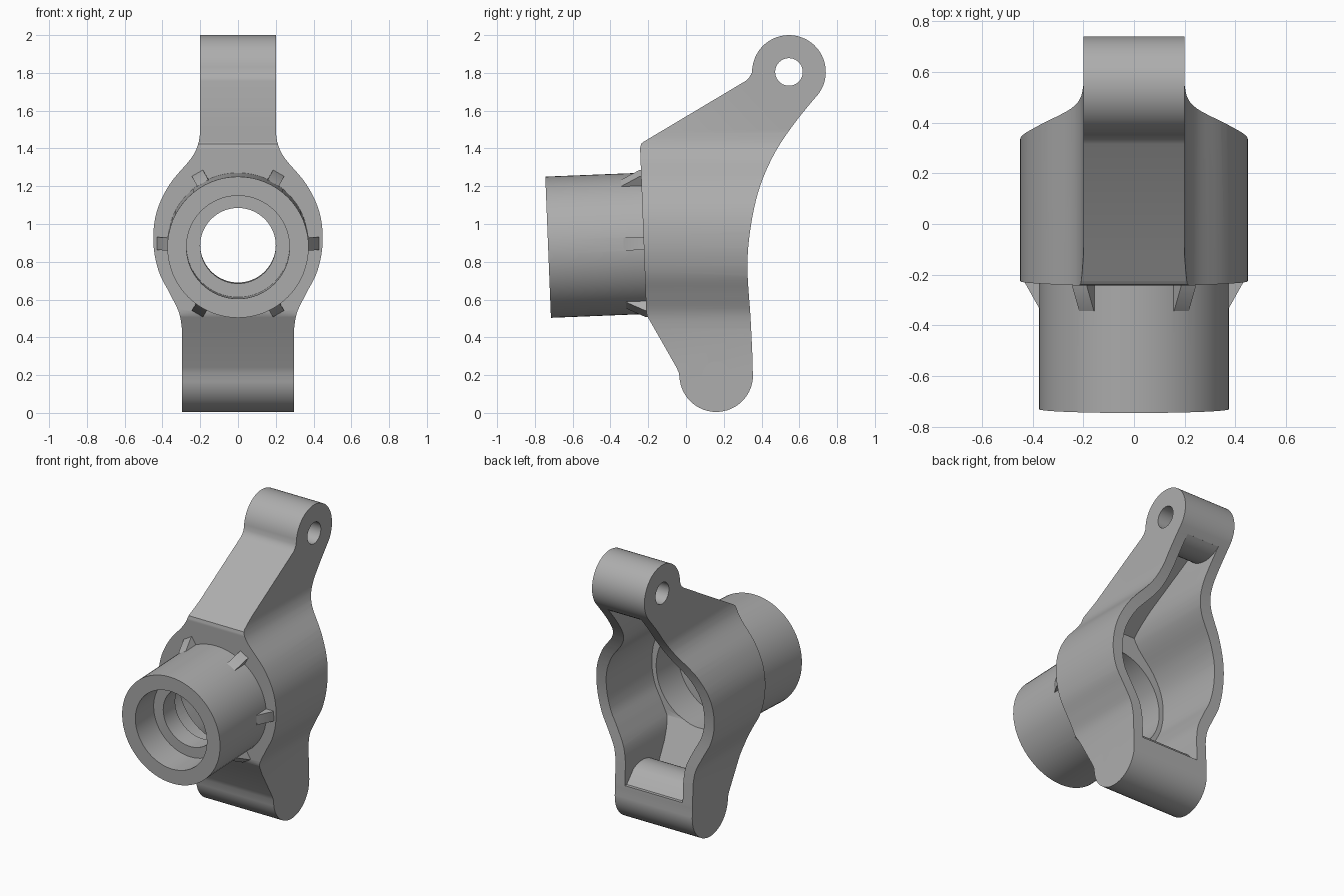
import bpy, bmesh, math
from mathutils import Matrix, Vector

if "Cube" in bpy.data.objects:
    bpy.data.objects.remove(bpy.data.objects["Cube"])

grey = bpy.data.materials.new("cast_grey")
grey.diffuse_color = (0.42, 0.42, 0.42, 1)
grey.use_nodes = True
grey.node_tree.nodes["Principled BSDF"].inputs["Base Color"].default_value = grey.diffuse_color

TOP, BOT, LUG = (0.545, 1.805), (0.16, 0.2), 0.195
AXIS = Vector((0, 1, 0.04)).normalized()      # slightly tilted hub axis
HUB = Vector((0, -0.73, 0.877))


def finish(name, bm):
    bmesh.ops.recalc_face_normals(bm, faces=bm.faces)
    mesh = bpy.data.meshes.new(name)
    bm.to_mesh(mesh)
    bm.free()
    mesh.materials.append(grey)
    ob = bpy.data.objects.new(name, mesh)
    bpy.context.collection.objects.link(ob)
    return ob


def prism(name, points, offset):
    """Extrude a closed loop of 3D points along offset, as a closed solid."""
    bm = bmesh.new()
    a = [bm.verts.new(p) for p in points]
    b = [bm.verts.new(Vector(p) + Vector(offset)) for p in points]
    bm.faces.new(a)
    bm.faces.new(b[::-1])
    for i in range(len(a)):
        bm.faces.new((a[i - 1], b[i - 1], b[i], a[i]))
    return finish(name, bm)


def side_prism(name, yz, half):
    return prism(name, [(-half, y, z) for y, z in yz], (2 * half, 0, 0))


def cylinder(name, centre, direction, r, length, n=64):
    bm = bmesh.new()
    bmesh.ops.create_cone(bm, cap_ends=True, segments=n, radius1=r, radius2=r, depth=length)
    rot = Vector((0, 0, 1)).rotation_difference(Vector(direction)).to_matrix().to_4x4()
    bm.transform(Matrix.Translation(centre) @ rot)
    return finish(name, bm)


def hub_cyl(name, r, start, end):
    return cylinder(name, HUB + AXIS * (start + end) / 2, AXIS, r, end - start)


def volume(mesh):
    bm = bmesh.new()
    bm.from_mesh(mesh)
    v = abs(bm.calc_volume())
    bm.free()
    return v


def boolean(ob, other, op):
    """Apply a boolean, trying another solver if one leaves the solid unchanged."""
    before = volume(ob.data)
    for solver in ('EXACT', 'MANIFOLD', 'FLOAT'):
        m = ob.modifiers.new(op, 'BOOLEAN')
        m.operation, m.solver, m.object = op, solver, other
        bpy.context.view_layer.update()
        result = bpy.data.meshes.new_from_object(
            ob.evaluated_get(bpy.context.evaluated_depsgraph_get()))
        ob.modifiers.remove(m)
        after = volume(result)
        if abs(after - before) > 1e-5 and after > 0.3 * before:
            ob.data = result
            break
    bpy.data.objects.remove(other)


def arc(c, r, a0, a1, n):
    return [(c[0] + r * math.cos(math.radians(a0 + (a1 - a0) * i / n)),
             c[1] + r * math.sin(math.radians(a0 + (a1 - a0) * i / n))) for i in range(n + 1)]


def smooth(pts, steps=5):
    """Catmull-Rom curve through the points."""
    p = [Vector(q) for q in [pts[0]] + pts + [pts[-1]]]
    out = []
    for a, b, c, d in zip(p, p[1:], p[2:], p[3:]):
        for i in range(steps):
            t = i / steps
            out.append(tuple(0.5 * (2 * b + (c - a) * t + (2 * a - 5 * b + 4 * c - d) * t * t
                                    + (3 * b - a - 3 * c + d) * t ** 3)))
    return out + [tuple(pts[-1])]


# Side outline: rounded lugs joined by a curved back and angled front
back = smooth([(0.353, 0.27), (0.342, 0.5), (0.325, 0.78), (0.345, 1.0), (0.392, 1.2),
               (0.472, 1.38), (0.572, 1.53), (0.66, 1.64)])
side = (arc(BOT, LUG, 190, 370, 24) + back + arc(TOP, LUG, -36, 172, 30)
        + [(0.348, 1.80), (0.335, 1.775), (0.315, 1.757), (-0.225, 1.435), (-0.238, 1.424),
           (-0.243, 1.40), (-0.21, 0.53), (-0.204, 0.51), (-0.05, 0.24), (-0.037, 0.21)])
body = side_prism("bracket_body", side, 0.6)

# Front outline: narrow arm, round belly, wider foot
belly = smooth([(0.296, 0.44), (0.312, 0.53), (0.36, 0.63), (0.42, 0.75), (0.448, 0.9),
                (0.432, 1.06), (0.362, 1.21), (0.25, 1.345), (0.212, 1.42), (0.2, 1.49)])


def front_prism(name, wall, y0, y1):
    """Prism of the front outline, moved inwards by the wall thickness."""
    line = [Vector(p) for p in [(0.296, -0.1)] + belly + [(0.2, 2.1)]]
    half = []
    for i, p in enumerate(line):
        d = (line[min(i + 1, len(line) - 1)] - line[max(i - 1, 0)]).normalized()
        half.append((p.x - wall * d.y, p.y + wall * d.x))
    loop = half + [(-x, z) for x, z in reversed(half)]
    return prism(name, [(x, y0, z) for x, z in loop], (0, y1 - y0, 0))


boolean(body, front_prism("front_outline", 0, -1, 1), 'INTERSECT')

# Hub tube and gussets around its base
boolean(body, hub_cyl("hub_tube", 0.374, 0, 0.58), 'UNION')
spin = Vector((0, 1, 0)).rotation_difference(AXIS).to_matrix().to_4x4()
for k in range(6):
    rib = [(0.35, 0.40), (0.374, 0.40), (0.43, 0.50), (0.43, 0.53), (0.35, 0.53)]
    gusset = prism("gusset", [(r, y, -0.034) for r, y in rib], (0, 0, 0.068))
    gusset.data.transform(Matrix.Translation(HUB) @ spin @ Matrix.Rotation(k * math.pi / 3, 4, 'Y'))
    boolean(body, gusset, 'UNION')

# Hollow the back, its ends following the round of both lugs
foot = arc(BOT, LUG + 0.002, 60, 150, 14)
head = arc(TOP, LUG + 0.002, 215, 310, 14)
hollow = ([(1.2, foot[0][1] - 0.08), (0.33, foot[0][1] - 0.08)] + foot
          + [(-0.15, 0.58), (-0.175, 1.375)] + head + [(1.2, head[-1][1])])
cavity = side_prism("cavity", hollow, 0.6)
boolean(cavity, front_prism("inner_outline", 0.075, -1, 2), 'INTERSECT')
boolean(body, cavity, 'DIFFERENCE')

# Stepped bore through the hub
for r, a, b in ((0.2, -0.1, 0.9), (0.273, -0.1, 0.2), (0.34, 0.33, 0.72)):
    boolean(body, hub_cyl("bore", r, a, b), 'DIFFERENCE')

# Pin holes through the lugs
for y, z in (TOP, BOT):
    boolean(body, cylinder("pin_hole", (0, y, z), (1, 0, 0), 0.073, 1.4, 40), 'DIFFERENCE')

bpy.ops.object.select_all(action='DESELECT')
body.select_set(True)
bpy.context.view_layer.objects.active = body
bpy.ops.object.shade_smooth_by_angle(angle=math.radians(30))
